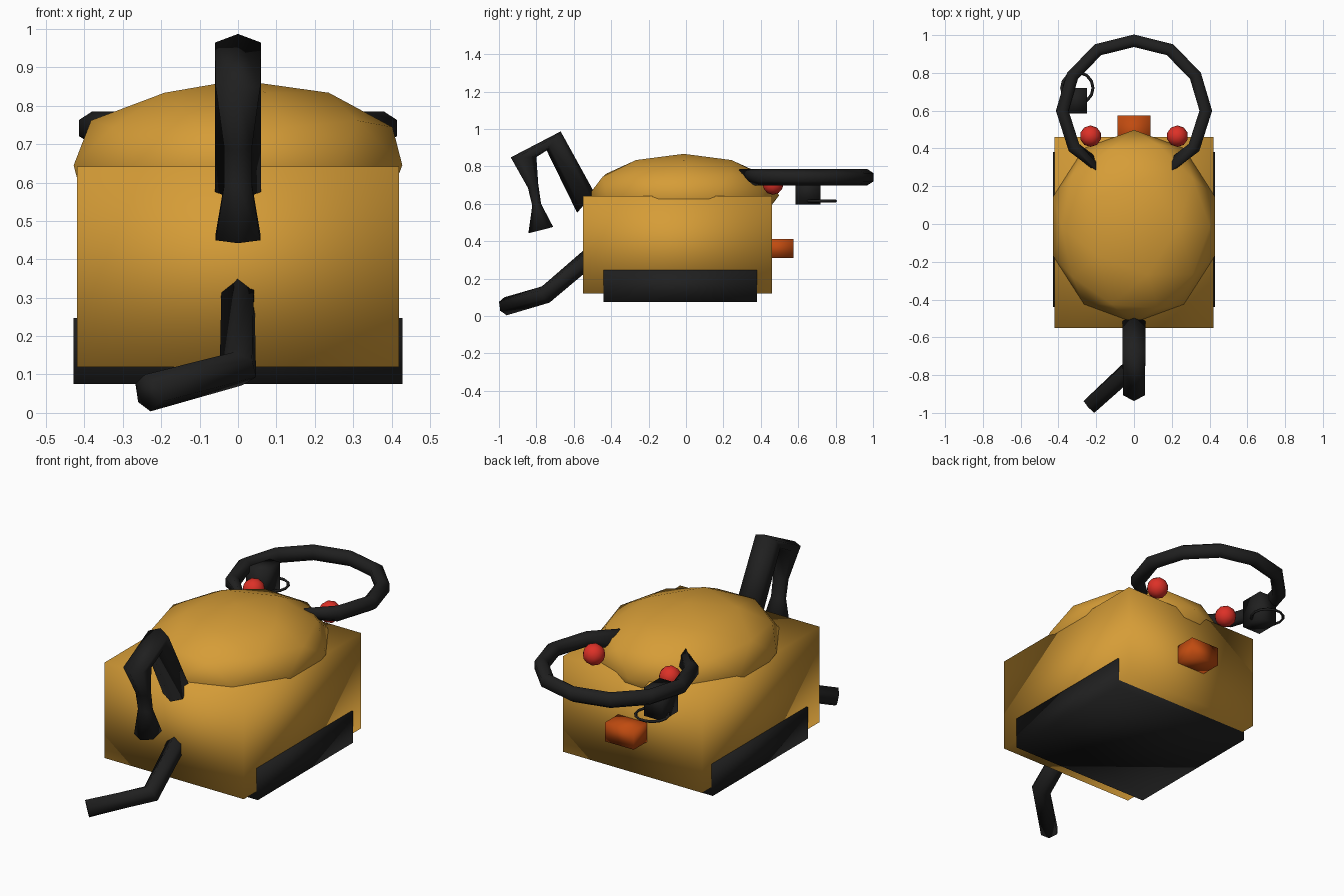
import bpy, bmesh, math
from mathutils import Vector, Matrix

if "Cube" in bpy.data.objects:
    bpy.data.objects.remove(bpy.data.objects["Cube"])


def material(name, rgb):
    m = bpy.data.materials.new(name)
    m.diffuse_color = (*rgb, 1)
    m.use_nodes = True
    m.node_tree.nodes["Principled BSDF"].inputs["Base Color"].default_value = m.diffuse_color
    return m


AMBER = material("amber", (0.67, 0.335, 0.038))
BLACK = material("black", (0.014, 0.014, 0.014))
RED = material("red", (0.72, 0.03, 0.02))
ORANGE = material("burnt_orange", (0.53, 0.07, 0.005))


def finish(name, bm, mat, smooth=True):
    bmesh.ops.recalc_face_normals(bm, faces=bm.faces)
    me = bpy.data.meshes.new(name)
    bm.to_mesh(me)
    bm.free()
    me.materials.append(mat)
    for p in me.polygons:
        p.use_smooth = smooth
    ob = bpy.data.objects.new(name, me)
    bpy.context.collection.objects.link(ob)
    return ob


def box(name, lo, hi, mat, smooth=True):
    lo, hi = Vector(lo), Vector(hi)
    bm = bmesh.new()
    m = Matrix.Translation((lo + hi) / 2) @ Matrix.Diagonal((*(hi - lo), 1))
    bmesh.ops.create_cube(bm, size=1, matrix=m)
    return finish(name, bm, mat, smooth)


def ball(name, centre, radii, mat):
    bm = bmesh.new()
    m = Matrix.Translation(centre) @ Matrix.Diagonal((*radii, 1))
    bmesh.ops.create_icosphere(bm, subdivisions=2, radius=1, matrix=m)
    return finish(name, bm, mat)


def loft(name, sections, mat, closed=False):
    """Skin a list of point rings, capped unless closed."""
    bm = bmesh.new()
    rings = [[bm.verts.new(p) for p in s] for s in sections]
    n = len(rings[0])
    pairs = list(zip(rings, rings[1:])) + ([(rings[-1], rings[0])] if closed else [])
    for a, b in pairs:
        for i in range(n):
            j = (i + 1) % n
            bm.faces.new((a[i], a[j], b[j], b[i]))
    if not closed:
        bm.faces.new(rings[0])
        bm.faces.new(rings[-1])
    return finish(name, bm, mat)


def hex_sections(path, side_r, up_r):
    """Mitred six-sided rings along a path, ridge upward."""
    pts = [Vector(p) for p in path]
    out = []
    for i, p in enumerate(pts):
        d0 = (p - pts[i - 1]).normalized() if i else None
        d1 = (pts[i + 1] - p).normalized() if i < len(pts) - 1 else None
        t = ((d0 or d1) + (d1 or d0)).normalized()
        side = t.cross(Vector((0, 0, 1))).normalized()
        up = side.cross(t)
        stretch = 1 / max(0.6, t.dot(d0 or d1))
        out.append([p + side * (math.sin(a) * side_r * stretch) + up * (math.cos(a) * up_r)
                    for a in [k * math.pi / 3 for k in range(6)]])
    return out


# Main housing, lower skirt and domed lid
box("housing", (-0.42, -0.55, 0.12), (0.42, 0.46, 0.642), AMBER)
box("base_skirt", (-0.428, -0.44, 0.075), (0.428, 0.38, 0.247), BLACK)
ball("domed_lid", (0, -0.012, 0.645), (0.45, 0.51, 0.222), AMBER)

# Rear block
box("rear_block", (-0.087, 0.40, 0.31), (0.087, 0.575, 0.413), ORANGE)

# Rear hoop, mirrored half path, with slanted ends
half = [(0.20, 0.315), (0.318, 0.405), (0.38, 0.60), (0.325, 0.785), (0.19, 0.923)]
path = [(x, y, 0.742) for x, y in half] + [(0, 0.97, 0.742)]
path += [(-x, y, 0.742) for x, y in reversed(half)]
hoop = hex_sections(path, 0.037, 0.043)
for ring in (hoop[0], hoop[-1]):
    for v in ring:
        v.x = math.copysign(0.20, v.x)
        v.y -= (v.z - 0.742) * 0.65
loft("rear_hoop", hoop, BLACK)

# Red knobs
for s, label in ((1, "right"), (-1, "left")):
    ball("knob_" + label, (s * 0.23, 0.465, 0.705), (0.057, 0.057, 0.057), RED)

# Small bracket box and thin wire loop under the hoop
box("hoop_bracket", (-0.36, 0.585, 0.595), (-0.25, 0.72, 0.75), BLACK)
loop = []
for i in range(14):
    a = 2 * math.pi * i / 14
    loop.append([(-0.30 + math.cos(a) * (0.083 + dr), 0.72 + math.sin(a) * (0.083 + dr), 0.615 + dz)
                 for dr, dz in ((0.008, 0), (0, 0.008), (-0.008, 0), (0, -0.008))])
loft("wire_loop", loop, BLACK, closed=True)

# Front handle: outer ridge (y, z), inner ridge (y, z), half width
handle = [
    ((-0.49, 0.66), (-0.582, 0.552), 0.060),
    ((-0.67, 0.987), (-0.745, 0.885), 0.060),
    ((-0.937, 0.848), (-0.800, 0.850), 0.058),
    ((-0.845, 0.685), (-0.790, 0.705), 0.036),
    ((-0.822, 0.590), (-0.775, 0.600), 0.036),
    ((-0.843, 0.442), (-0.710, 0.476), 0.058),
]
sections = []
for o, i, w in handle:
    o, i = Vector((0, *o)), Vector((0, *i))
    a, b = o.lerp(i, 0.22), o.lerp(i, 0.78)
    sx = Vector((w, 0, 0))
    sections.append([o, a + sx, b + sx, i, b - sx, a - sx])
loft("front_handle", sections, BLACK)

# Bent front pipe
pipe = [(0, -0.48, 0.345), (0, -0.75, 0.115), (-0.235, -0.965, 0.052)]
loft("front_pipe", hex_sections(pipe, 0.049, 0.049), BLACK)
